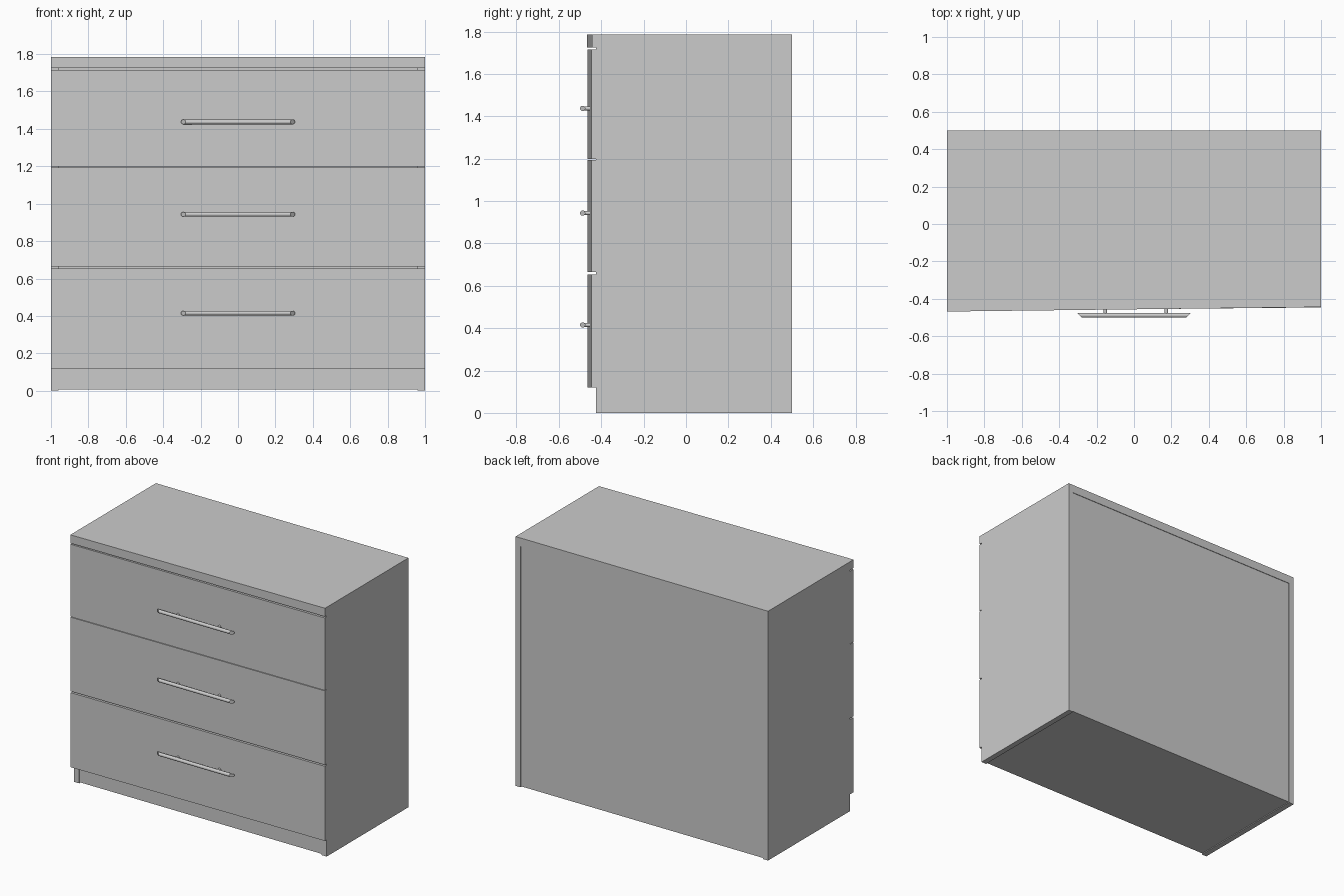
import bpy, bmesh, math
from mathutils import Matrix

if "Cube" in bpy.data.objects:
    bpy.data.objects.remove(bpy.data.objects["Cube"])

grey = bpy.data.materials.new("plain grey")
grey.diffuse_color = (0.6, 0.6, 0.6, 1)
grey.use_nodes = True
grey.node_tree.nodes["Principled BSDF"].inputs["Base Color"].default_value = grey.diffuse_color


def finish(name, bm):
    bmesh.ops.recalc_face_normals(bm, faces=bm.faces)
    me = bpy.data.meshes.new(name)
    bm.to_mesh(me)
    bm.free()
    me.materials.append(grey)
    ob = bpy.data.objects.new(name, me)
    bpy.context.collection.objects.link(ob)
    return ob


def board(name, x, y, z, front_slope=None):
    """Box from ranges; front_slope gives front y at the left and right ends."""
    bm = bmesh.new()
    bmesh.ops.create_cube(bm, size=1)
    fl, fr = front_slope or (y[0], y[0])
    for v in bm.verts:
        left, front = v.co.x < 0, v.co.y < 0
        v.co = (x[0] if left else x[1],
                (fl if left else fr) if front else y[1],
                z[0] if v.co.z < 0 else z[1])
    return finish(name, bm)


def rod(name, radius, length, matrix, bevel_ends=False):
    """Cylinder along local z; bevel_ends mitres both ends at 45 degrees."""
    bm = bmesh.new()
    bmesh.ops.create_cone(bm, cap_ends=True, segments=24, radius1=radius,
                          radius2=radius, depth=length)
    if bevel_ends:
        for v in bm.verts:
            # shorten the side that faces the front (local y = world y)
            cut = radius - v.co.y
            v.co.z -= math.copysign(cut, v.co.z)
    bm.transform(matrix)
    ob = finish(name, bm)
    bpy.context.view_layer.objects.active = ob
    ob.select_set(True)
    bpy.ops.object.shade_smooth_by_angle(angle=math.radians(35))
    ob.select_set(False)
    return ob


FRONT = -0.425   # front of the carcass
T = 0.04         # side panel thickness

# Carcass
for side, x in (("left", (-1, -1 + T)), ("right", (1 - T, 1))):
    board(side + "_side_panel", x, (FRONT, 0.5), (0, 1.725))
board("back_panel", (-1 + T, 1 - T), (0.475, 0.496), (0.006, 1.725))
board("bottom_panel", (-1 + T, 1 - T), (-0.41, 0.475), (0.006, 0.12))
board("plinth", (-1 + T, 1 - T), (FRONT + 0.005, -0.41), (0.006, 0.12))

# Top board, its front edge slightly skewed
board("top_board", (-1, 1), (0, 0.5), (1.725, 1.785), (-0.468, -0.444))

# Drawer fronts with bar handles
drawers = (("bottom", 0.12, 0.654, 0.415),
           ("middle", 0.664, 1.194, 0.943),
           ("top", 1.198, 1.716, 1.437))
along_x = Matrix.Rotation(math.radians(90), 4, 'Y')
along_y = Matrix.Rotation(math.radians(90), 4, 'X')
for name, z0, z1, hz in drawers:
    board(name + "_drawer_front", (-1, 1), (0, FRONT), (z0, z1), (-0.465, -0.446))
    rod(name + "_handle_bar", 0.0125, 0.61,
        Matrix.Translation((0, -0.4875, hz)) @ along_x, bevel_ends=True)
    for side, px in (("left", -0.153), ("right", 0.173)):
        rod(f"{name}_handle_{side}_post", 0.009, 0.04,
            Matrix.Translation((px, -0.465, hz)) @ along_y)
